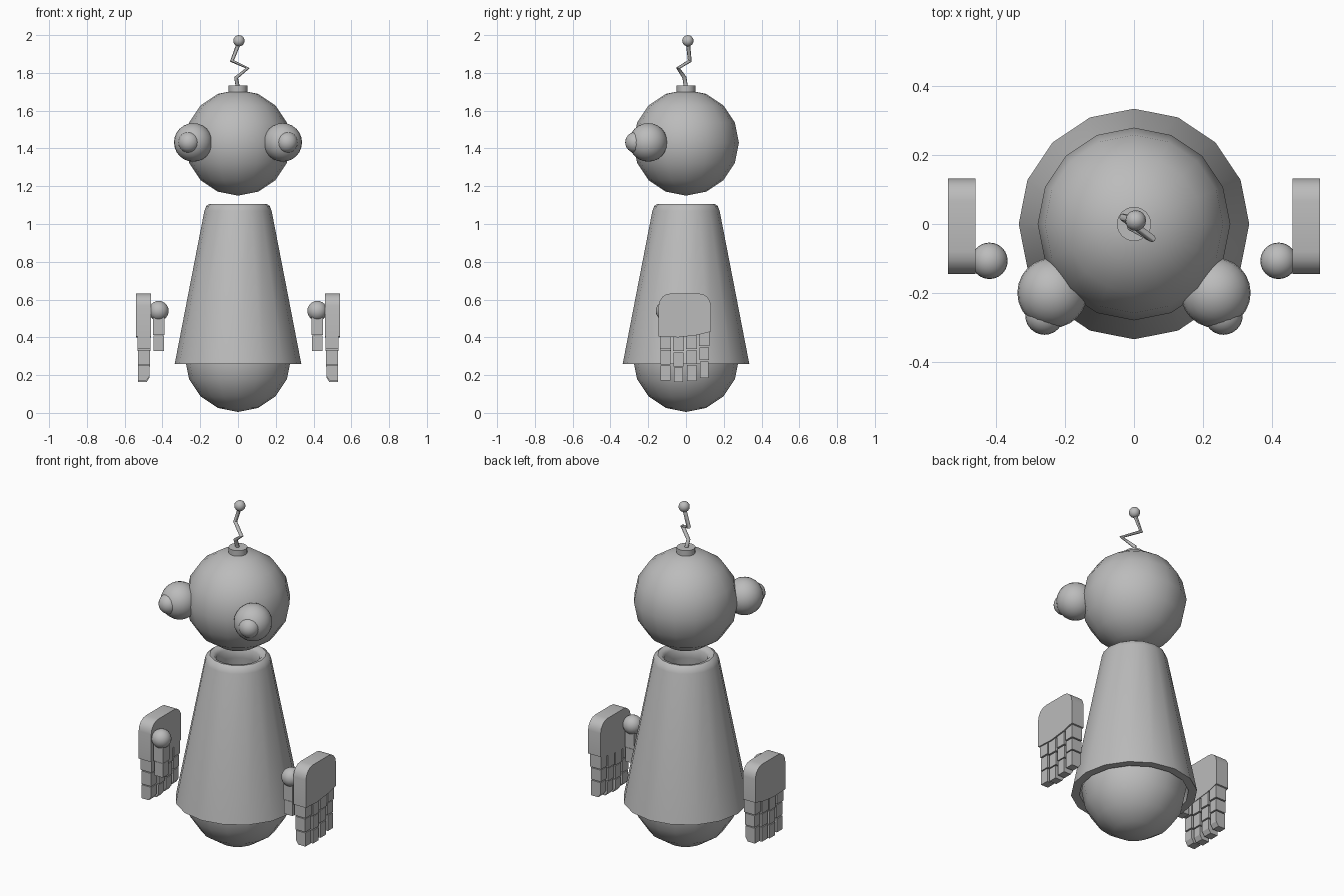
import bpy, bmesh, math
from mathutils import Vector

if "Cube" in bpy.data.objects:
    bpy.data.objects.remove(bpy.data.objects["Cube"])

grey = bpy.data.materials.new("plain grey")
grey.diffuse_color = (0.5, 0.5, 0.5, 1)
grey.use_nodes = True
grey.node_tree.nodes["Principled BSDF"].inputs["Base Color"].default_value = grey.diffuse_color


def finish(name, bm, smooth=None):
    bmesh.ops.recalc_face_normals(bm, faces=bm.faces)
    me = bpy.data.meshes.new(name)
    bm.to_mesh(me)
    bm.free()
    me.materials.append(grey)
    ob = bpy.data.objects.new(name, me)
    bpy.context.collection.objects.link(ob)
    if smooth:
        bpy.ops.object.select_all(action='DESELECT')
        ob.select_set(True)
        bpy.context.view_layer.objects.active = ob
        bpy.ops.object.shade_smooth_by_angle(angle=math.radians(smooth))
    return ob


def sphere(name, loc, r, seg=16, rings=8):
    bm = bmesh.new()
    bmesh.ops.create_uvsphere(bm, u_segments=seg, v_segments=rings, radius=r)
    bmesh.ops.translate(bm, verts=bm.verts, vec=loc)
    return finish(name, bm, 50)


def lathe(name, profile, seg=16, closed=True, smooth=40):
    bm = bmesh.new()
    rows = [[bm.verts.new((r * math.cos(2 * math.pi * i / seg),
                           r * math.sin(2 * math.pi * i / seg), z))
             for i in range(seg)] for r, z in profile]
    pairs = list(zip(rows, rows[1:])) + ([(rows[-1], rows[0])] if closed else [])
    for a, b in pairs:
        for i in range(seg):
            j = (i + 1) % seg
            bm.faces.new((a[i], a[j], b[j], b[i]))
    if not closed:
        bm.faces.new(rows[0])
        bm.faces.new(rows[-1])
    return finish(name, bm, smooth)


def slab(bm, pts, x0, x1):
    """Extrude a (y, z) outline between x0 and x1."""
    a = [bm.verts.new((x0, y, z)) for y, z in pts]
    b = [bm.verts.new((x1, y, z)) for y, z in pts]
    bm.faces.new(a)
    bm.faces.new(b)
    for i in range(len(pts)):
        j = (i + 1) % len(pts)
        bm.faces.new((a[i], a[j], b[j], b[i]))


def block(bm, s, x0, x1, y0, y1, z0, z1, cut=0.0):
    """Finger bone; cut slopes the inner lower edge."""
    pts = [(x0, z1), (x1, z1), (x1, z0), (x0 + cut, z0)]
    if cut:
        pts.append((x0, z0 + cut * 1.5))
    a = [bm.verts.new((s * x, y0, z)) for x, z in pts]
    b = [bm.verts.new((s * x, y1, z)) for x, z in pts]
    bm.faces.new(a)
    bm.faces.new(b)
    for i in range(len(pts)):
        j = (i + 1) % len(pts)
        bm.faces.new((a[i], a[j], b[j], b[i]))


# ball the robot rolls on, and the hollow bell-shaped body
sphere("base_ball", (0, 0, 0.285), 0.28)
lathe("body", [(0.335, 0.26), (0.178, 1.07), (0.168, 1.095), (0.15, 1.107),
               (0.13, 1.103), (0.115, 1.085), (0.115, 1.03), (0.29, 0.26)])

# head
sphere("head", (0, 0, 1.43), 0.28)

# antenna
lathe("antenna_base", [(0.05, 1.69), (0.05, 1.732)], closed=False)
path = [(0, 0, 1.72), (-0.01, -0.008, 1.775), (0.052, -0.042, 1.825),
        (-0.032, 0.02, 1.863), (0.005, 0.01, 1.96)]
bm = bmesh.new()
prev = None
for i, p in enumerate(path):
    p = Vector(p)
    d0 = (p - Vector(path[max(i - 1, 0)])).normalized()
    d1 = (Vector(path[min(i + 1, len(path) - 1)]) - p).normalized()
    t = (d0 + d1).normalized()
    if prev is None:
        u = t.orthogonal().normalized()
    else:
        u = (u - t * u.dot(t)).normalized()
    v = t.cross(u)
    ring = [bm.verts.new(p + 0.011 * (u * math.cos(k * math.pi / 4)
                                      + v * math.sin(k * math.pi / 4)))
            for k in range(8)]
    if prev:
        for k in range(8):
            bm.faces.new((prev[k], prev[(k + 1) % 8], ring[(k + 1) % 8], ring[k]))
    prev = ring
finish("antenna_wire", bm, 50)
sphere("antenna_tip", (0.005, 0.01, 1.97), 0.03)

# finger columns: y range and the three joint heights
fingers = [(-0.138, -0.079, 0.405, 0.336, 0.254, 0.172),
           (-0.068, -0.011, 0.405, 0.324, 0.242, 0.163),
           (0.0, 0.059, 0.413, 0.334, 0.256, 0.17),
           (0.069, 0.124, 0.424, 0.35, 0.276, 0.184)]

for s, side in ((-1, "left"), (1, "right")):
    # eyes
    sphere(side + "_eye", (s * 0.237, -0.2, 1.432), 0.102, 24, 12)
    sphere(side + "_pupil", (s * 0.26, -0.266, 1.432), 0.056, 24, 12)

    # palm with rounded upper corners
    pts = [(-0.145, 0.405), (-0.04, 0.4), (0.06, 0.412), (0.132, 0.43)]
    for cy, start in ((0.132 - 0.065, 0), (-0.145 + 0.065, 90)):
        for k in range(5):
            t = math.radians(start + k * 22.5)
            pts.append((cy + 0.065 * math.cos(t), 0.567 + 0.065 * math.sin(t)))
    bm = bmesh.new()
    slab(bm, pts, s * 0.46, s * 0.541)
    finish(side + "_palm", bm, 30)

    # fingers
    bm = bmesh.new()
    for y0, y1, a, b, c, d in fingers:
        block(bm, s, 0.463, 0.533, y0, y1, b + 0.003, a + 0.01)
        block(bm, s, 0.466, 0.53, y0 + 0.002, y1 - 0.002, c + 0.003, b - 0.003)
        block(bm, s, 0.468, 0.53, y0 + 0.004, y1 - 0.004, d, c - 0.003, 0.016)
    finish(side + "_fingers", bm)

    # thumb
    sphere(side + "_thumb_ball", (s * 0.42, -0.107, 0.54), 0.053, 24, 12)
    bm = bmesh.new()
    block(bm, s, 0.39, 0.45, -0.137, -0.077, 0.413, 0.53)
    block(bm, s, 0.392, 0.447, -0.134, -0.08, 0.328, 0.41)
    finish(side + "_thumb", bm)
